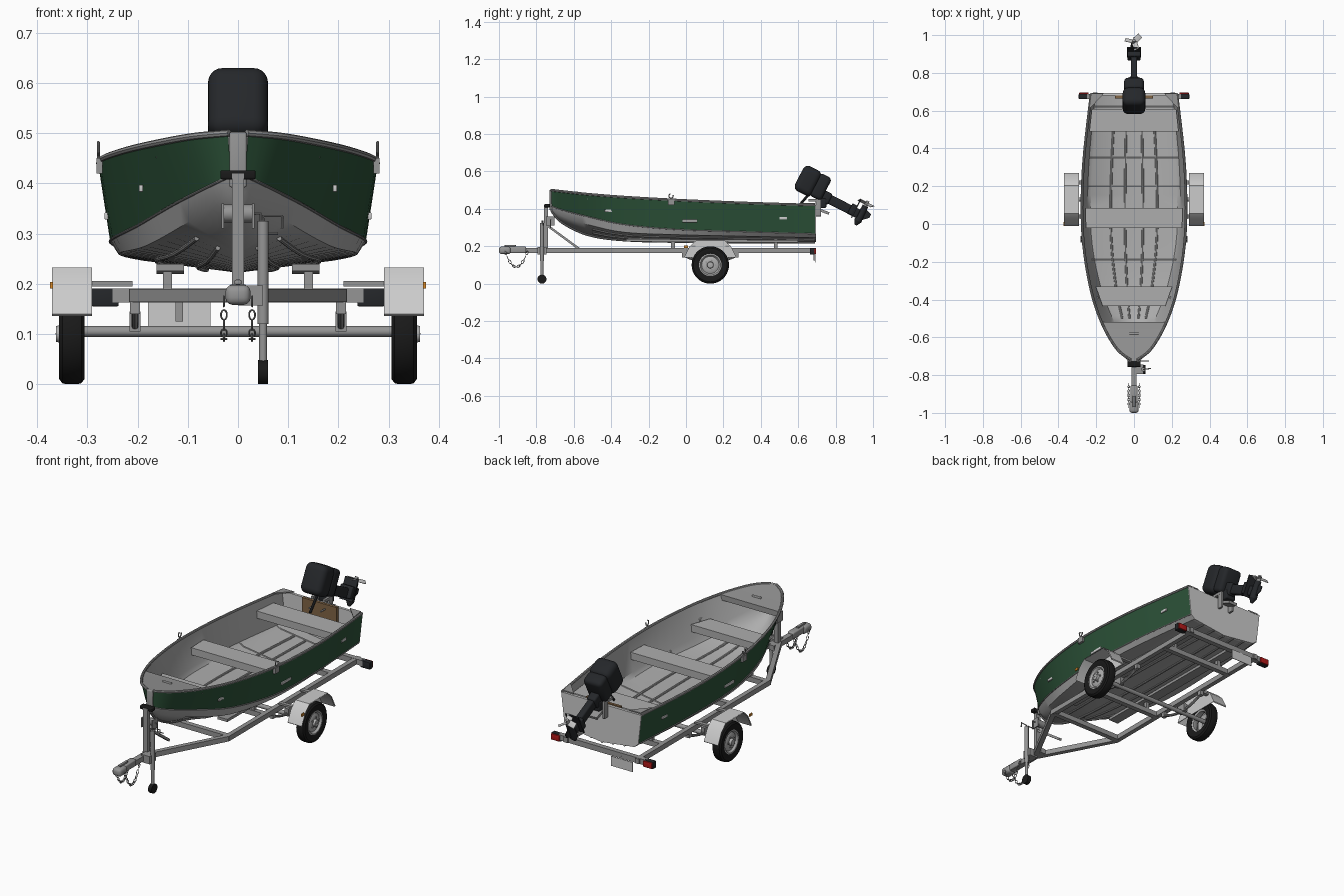
import bpy, bmesh, math
from mathutils import Matrix, Vector as V

if "Cube" in bpy.data.objects:
    bpy.data.objects.remove(bpy.data.objects["Cube"])

def mat(name, *c):
    m = bpy.data.materials.new(name)
    m.diffuse_color = (*c, 1)
    m.use_nodes = True
    m.node_tree.nodes["Principled BSDF"].inputs["Base Color"].default_value = m.diffuse_color
    return m

GREEN = mat("green_paint", .025, .085, .04)
BLACK = mat("black_plastic", .018, .02, .023)
RUBBER = mat("rubber", .01, .01, .01)
WOOD = mat("wood", .22, .13, .06)
RED = mat("red_lens", .45, .01, .01)
AMBER = mat("amber_lens", .7, .25, .02)
STEEL = mat("steel", .3, .3, .3)
ALLOY = mat("alloy", .42, .42, .42)
PALE = mat("pale_metal", .7, .7, .7)

# ---------- helpers ----------
def finish(o, m, mir):
    if m:
        o.data.materials.append(m)
    bpy.ops.object.select_all(action='DESELECT')
    o.select_set(True)
    bpy.context.view_layer.objects.active = o
    bpy.ops.object.shade_smooth_by_angle(angle=.6)
    if mir:
        o.modifiers.new("mirror", 'MIRROR')
    return o

def obj(name, bm, m=None, mir=False):
    bmesh.ops.recalc_face_normals(bm, faces=bm.faces)
    me = bpy.data.meshes.new(name)
    bm.to_mesh(me)
    bm.free()
    o = bpy.data.objects.new(name, me)
    bpy.context.collection.objects.link(o)
    return finish(o, m, mir)

def box(name, c, s, m=STEEL, M=Matrix(), bev=0, mir=False, seg=3):
    bm = bmesh.new()
    bmesh.ops.create_cube(bm, size=1, matrix=Matrix.Diagonal((*s, 1)))
    if bev:
        bmesh.ops.bevel(bm, geom=bm.edges[:], offset=bev, segments=seg, profile=.5, affect='EDGES')
    bm.transform(M @ Matrix.Translation(c))
    return obj(name, bm, m, mir)

def beam(name, a, b, w, h, m=STEEL, mir=False):
    a, b = V(a), V(b)
    M = Matrix.Translation((a + b) / 2) @ (b - a).to_track_quat('Y', 'Z').to_matrix().to_4x4()
    return box(name, (0, 0, 0), (w, (b - a).length, h), m, M, 0, mir)

def cyl(name, a, b, r, m=STEEL, r2=None, M=Matrix(), mir=False, n=20):
    a, b = V(a), V(b)
    bm = bmesh.new()
    T = Matrix.Translation((a + b) / 2) @ (b - a).to_track_quat('Z', 'Y').to_matrix().to_4x4()
    bmesh.ops.create_cone(bm, cap_ends=True, segments=n, radius1=r, radius2=r if r2 is None else r2,
                          depth=(b - a).length, matrix=M @ T)
    return obj(name, bm, m, mir)

def tube(name, paths, r, m=STEEL, cyclic=False, mir=False):
    cu = bpy.data.curves.new(name, 'CURVE')
    cu.dimensions, cu.bevel_depth, cu.bevel_resolution, cu.use_fill_caps = '3D', r, 2, True
    for pts in paths:
        s = cu.splines.new('POLY')
        s.points.add(len(pts) - 1)
        for p, q in zip(s.points, pts):
            p.co = (*q, 1)
        s.use_cyclic_u = cyclic
    o = bpy.data.objects.new(name, cu)
    bpy.context.collection.objects.link(o)
    bpy.ops.object.select_all(action='DESELECT')
    o.select_set(True)
    bpy.context.view_layer.objects.active = o
    bpy.ops.object.convert(target='MESH')
    return finish(bpy.context.object, m, mir)

def loft(name, rows, m=None, mir=False, closed=False):
    bm = bmesh.new()
    g = [[bm.verts.new(p) for p in r] for r in rows]
    n = len(g[0])
    for a, b in zip(g, g[1:]):
        for i in range(n if closed else n - 1):
            j = (i + 1) % n
            bm.faces.new((a[i], a[j], b[j], b[i]))
    return obj(name, bm, m, mir)

def prism(name, pts, d, m=STEEL, mir=False):
    bm = bmesh.new()
    f = bm.faces.new([bm.verts.new(p) for p in pts])
    e = bmesh.ops.extrude_face_region(bm, geom=[f])
    bmesh.ops.translate(bm, vec=d, verts=[v for v in e['geom'] if isinstance(v, bmesh.types.BMVert)])
    return obj(name, bm, m, mir)

def lathe(name, prof, y, z, m, n=36):
    rows = [[(x, y + r * math.cos(t), z + r * math.sin(t)) for r, x in prof]
            for t in [math.tau * i / n for i in range(n + 1)]]
    o = loft(name, rows, m, True)
    return o

# ---------- hull: y, then (half-width, z) of sheer, chine, bilge, and keel z ----------
ST = [(-.72, .02, .50, .014, .415, .01, .40, .39), (-.66, .095, .493, .06, .393, .045, .36, .325),
      (-.52, .175, .478, .13, .357, .112, .315, .26), (-.33, .235, .463, .2, .316, .185, .275, .233),
      (-.05, .275, .447, .25, .29, .235, .262, .225), (.3, .272, .432, .248, .278, .228, .254, .222),
      (.69, .23, .42, .212, .266, .19, .246, .222)]
D = []
for i in range(len(ST) - 1):
    p = [ST[max(i - 1, 0)], ST[i], ST[i + 1], ST[min(i + 2, len(ST) - 1)]]
    for k in range(5):
        t = k / 5
        D.append([b + .5 * t * (c - a + t * (2 * a - 5 * b + 4 * c - d + t * (3 * (b - c) + d - a)))
                  for a, b, c, d in zip(*p)])
D.append(list(ST[-1]))

def at(y):
    for a, b in zip(D, D[1:]):
        if y <= b[0]:
            t = (y - a[0]) / (b[0] - a[0])
            return [p + (q - p) * t for p, q in zip(a, b)]
    return D[-1]

def floor_pt(y, f, dz):
    s = at(y)
    return (s[5] * f, y, s[7] + (s[6] - s[7]) * f + dz)

def inset(s, t=.008):
    y, a, b, c, d, e, f, k = s
    c2, e2 = max(c - t, .002), max(e - t, .001)
    return [(max(a - t, .003), y, b), (c2, y, d), (e2, y, f + t), (0, y, k + t)]

loft("hull_side", [[(s[1], s[0], s[2]), (s[3], s[0], s[4])] for s in D], GREEN, True)
loft("hull_bottom", [[(s[3], s[0], s[4]), (s[5], s[0], s[6]), (0, s[0], s[7])] for s in D], ALLOY, True)
loft("hull_liner", [inset(s) for s in D], ALLOY, True)
tube("gunwale", [[(s[1] - .003, s[0], s[2]) for s in D]], .007, STEEL, mir=True)
tube("chine_rail", [[(s[3], s[0], s[4]) for s in D]], .003, STEEL, mir=True)
YS = [-.5 + .085 * i for i in range(15)]
tube("bottom_strakes", [[floor_pt(y, f, -.002) for y in YS] for f in (.33, .68)], .005, STEEL, mir=True)
tube("keel", [[(0, s[0], s[7] - .001) for s in D]], .006, STEEL)
box("stem_post", (0, -.722, .447), (.034, .014, .11), STEEL, bev=.004)
s = at(.69)
half = [(s[1], s[2]), (s[3], s[4]), (s[5], s[6]), (0, s[7])]
prism("transom", [(x, .68, z) for x, z in half] + [(-x, .68, z) for x, z in half[2::-1]], (0, .014, 0), PALE)
box("motor_board", (0, .672, .36), (.2, .014, .13), WOOD)
prism("stern_corner", [(.222, .69, .424), (.16, .69, .424), (.235, .61, .426)], (0, 0, .006), STEEL, True)

# bow deck, seats and inside framing
loft("bow_deck", [[(-s[1] + .004, s[0], s[2] + .001), (s[1] - .004, s[0], s[2] + .001)]
                  for s in [r for r in D if r[0] < -.525] + [at(-.52)]], STEEL)
s = at(-.52)
prism("deck_lip", [(-s[1] + .008, -.52, .478), (s[1] - .008, -.52, .478), (s[1] - .012, -.52, .45),
                   (-s[1] + .012, -.52, .45)], (0, -.006, 0), STEEL)
box("deck_handle", (0, -.58, .487), (.05, .01, .01), PALE, bev=.003)

def width(y, z):
    s = at(y)
    return s[3] + (s[1] - s[3]) * (z - s[4]) / (s[2] - s[4]) - .01

for nm, a, b in (("rear_seat", .49, .61), ("middle_seat", -.02, .085), ("front_seat", -.435, -.33)):
    wa, wb = width(a, .37), width(b, .37)
    prism(nm, [(-wa, a, .385), (wa, a, .385), (wb, b, .385), (-wb, b, .385)], (0, 0, -.008), ALLOY)
    for y in (a + .003, b - .003):
        w = width(y, .365)
        box(nm + "_lip", (0, y, .365), (2 * w, .005, .035), ALLOY)
for y in (-.19, .2, .35, .62):
    tube("floor_rib", [[(-x, yy, z) for x, yy, z in inset(at(y))[1:3]] + inset(at(y))[:0:-1]], .004, ALLOY)
tube("floor_stringers", [[floor_pt(y, f, .01) for y in YS if y < .65] for f in (.2, .52)], .006, ALLOY, mir=True)

# hull fittings
for y, z, l in ((-.41, .39, .05), (.02, .335, .08), (.52, .35, .04)):
    box("side_plate", (width(y, z) + .011, y, z), (.008, l, .014), PALE, bev=.002, mir=True)
tube("oarlock", [[(.278, -.08, .42), (.278, -.08, .455), (.278, -.09, .463), (.278, -.091, .475), (.278, -.083, .482)],
                 [(.278, -.08, .455), (.278, -.069, .463), (.278, -.068, .475)]], .003, STEEL, mir=True)
box("oarlock_socket", (.276, -.08, .435), (.012, .035, .03), STEEL, mir=True)

# ---------- outboard motor, tilted up ----------
M = Matrix.Translation((0, .72, .47)) @ Matrix.Rotation(math.radians(63), 4, 'X')
box("motor_cowl", (0, .04, .097), (.12, .15, .105), BLACK, M, .03, seg=5)
box("cowl_base", (0, .042, .022), (.105, .135, .07), BLACK, M, .02, seg=4)
box("motor_leg", (0, .005, -.11), (.034, .05, .23), BLACK, M, .008)
box("leg_collar", (0, .004, -.03), (.05, .065, .05), BLACK, M, .01)
box("splash_plate", (0, .025, -.2), (.075, .11, .006), BLACK, M)
box("lower_block", (0, .012, -.185), (.07, .06, .03), BLACK, M, .006)
cyl("gearcase", (0, -.03, -.238), (0, .06, -.238), .02, BLACK, .016, M)
cyl("gearcase_nose", (0, -.055, -.238), (0, -.03, -.238), .006, BLACK, .02, M)
prism("skeg", [M @ V(p) for p in ((-.002, -.025, -.245), (-.002, .045, -.245), (-.002, .035, -.285), (-.002, .012, -.285))],
      (.004, 0, 0), BLACK)
cyl("propeller_hub", (0, .06, -.238), (0, .09, -.238), .012, STEEL, .008, M)
for i in range(3):
    R = M @ Matrix.Translation((0, .074, -.238)) @ Matrix.Rotation(i * math.tau / 3 + .3, 4, 'Y') @ Matrix.Rotation(.5, 4, 'Z')
    box("propeller_blade", (0, 0, .028), (.03, .003, .042), PALE, R, .001)
tube("tiller", [[(0, .70, .50), (0, .65, .47), (0, .59, .40)]], .007, BLACK)
box("clamp_plate", (.033, .708, .405), (.012, .03, .09), STEEL, mir=True, bev=.003)
box("clamp_hook", (.033, .685, .445), (.014, .06, .014), STEEL, mir=True)
cyl("clamp_screw", (.033, .63, .40), (.033, .67, .40), .004, mir=True)
box("swivel_bracket", (0, .725, .43), (.056, .05, .05), BLACK, bev=.006)
beam("tilt_arm", (0, .70, .40), (0, .765, .375), .05, .014)

# ---------- trailer frame ----------
box("tongue", (0, -.82, .177), (.028, .24, .026))
beam("frame_arm", (.008, -.75, .177), (.205, -.38, .177), .024, .026, mir=True)
box("frame_rail", (.205, .155, .177), (.024, 1.08, .026), mir=True)
for y in (-.37, -.07, .48):
    box("cross_member", (0, y, .176), (.42, .026, .026))
box("rear_cross_member", (0, .675, .177), (.5, .026, .028))
box("bunk_post", (.14, -.07, .212), (.018, .02, .05), mir=True)
box("rear_bunk_post", (.14, .48, .21), (.018, .02, .05), mir=True)
beam("bunk", (.135, -.32, .232), (.135, .6, .226), .055, .014, STEEL, True)
box("coupler_sleeve", (0, -.90, .182), (.036, .09, .034), STEEL, bev=.006)
box("coupler_head", (0, -.968, .178), (.05, .064, .04), STEEL, bev=.014)
box("coupler_latch", (0, -.94, .203), (.014, .06, .01), STEEL, bev=.003)

# safety chains
links = []
for i in range(11):
    t = i / 10
    c = V((.028, -.965 + .115 * t, .165 - .3 * t * (1 - t)))
    d = V((0, .115, -.3 * (1 - 2 * t))).normalized()
    n = V((1, 0, 0)) if i % 2 else d.cross(V((1, 0, 0)))
    links.append([c + d * .011 * math.cos(a) + n * .006 * math.sin(a) for a in [math.tau * k / 10 for k in range(10)]])
tube("safety_chain", links, .0018, STEEL, True, True)

# jack and winch post
cyl("jack_tube", (.05, -.77, .12), (.05, -.77, .325), .011)
cyl("jack_inner", (.05, -.77, .04), (.05, -.77, .13), .008)
cyl("jack_wheel", (.04, -.77, .024), (.06, -.77, .024), .024, RUBBER)
box("jack_bracket", (.025, -.77, .177), (.05, .05, .04))
tube("jack_crank", [[(.05, -.77, .32), (.05, -.77, .335), (.088, -.765, .335), (.088, -.765, .31)]], .003)
box("winch_post", (0, -.748, .295), (.024, .022, .25))
box("bow_stop", (0, -.742, .417), (.07, .03, .018), RUBBER, bev=.004)
beam("post_brace", (0, -.74, .31), (0, -.57, .185), .016, .012)
cyl("winch_drum", (-.028, -.722, .34), (.028, -.722, .34), .018)
box("winch_side", (.03, -.725, .335), (.005, .045, .05), mir=True)
tube("winch_crank", [[(.03, -.725, .34), (.045, -.725, .34), (.045, -.725, .30), (.08, -.725, .30)]], .003)

# ---------- axle, wheels, fenders ----------
cyl("axle", (-.35, .13, .105), (.35, .13, .105), .011)
tube("leaf_spring", [[(.205, -.01 + .028 * i, .115 + .035 * ((i - 5) / 5) ** 2) for i in range(11)]], .007, mir=True)
for y in (-.01, .27):
    box("spring_hanger", (.205, y, .155), (.02, .022, .03), mir=True)
box("axle_pad", (.205, .13, .125), (.022, .05, .04), mir=True)
lathe("tyre", [(.058, .312), (.075, .306), (.09, .306), (.098, .312), (.1, .32), (.1, .342), (.098, .35),
               (.09, .356), (.075, .356), (.058, .35), (.058, .312)], .13, .1, RUBBER)
lathe("rim", [(.06, .312), (.05, .318), (.05, .335), (.06, .352), (.054, .353), (.046, .343), (.034, .349), (.018, .349),
              (.016, .362), (.001, .363)], .13, .1, ALLOY)
for i in range(5):
    a = math.tau * i / 5
    y, z = .13 + .026 * math.cos(a), .1 + .026 * math.sin(a)
    cyl("wheel_nut", (.347, y, z), (.355, y, z), .004, STEEL, mir=True, n=6)
arch = [(-.01, .14), (.02, .2), (.055, .232), (.205, .232), (.24, .2), (.27, .14)]
mid = [(.13 + (y - .13) * .97, z - .004) for y, z in arch]
loft("fender", [[(x, y, z) for y, z in arch + mid[::-1]] for x in (.291, .37)], PALE, True, True)
prism("fender_panel", [(.291, y, z) for y, z in arch], (.003, 0, 0), PALE, True)
for y in (.04, .22):
    box("fender_bracket", (.255, y, .2), (.09, .02, .01), mir=True)
box("side_marker", (.371, .0, .197), (.006, .022, .012), AMBER, mir=True)

# rear lights and plate
box("light_housing", (.265, .675, .173), (.055, .026, .036), BLACK, bev=.003, mir=True)
box("tail_light", (.265, .69, .173), (.05, .01, .03), RED, bev=.002, mir=True)
box("plate_bracket", (-.117, .685, .15), (.014, .008, .05))
box("number_plate", (-.117, .692, .138), (.125, .003, .05), PALE)
